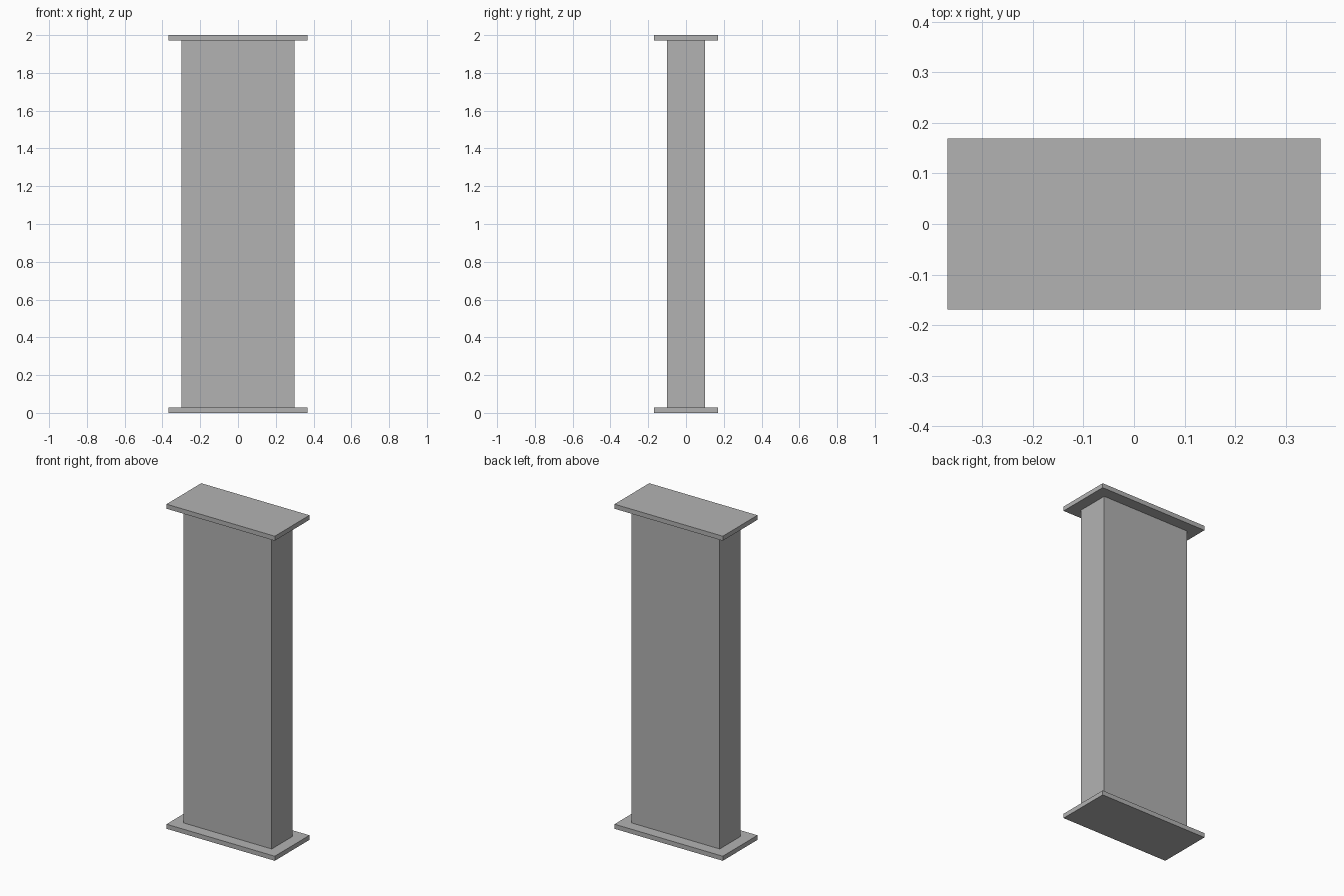
import bpy

default = bpy.data.objects.get("Cube")
if default:
    bpy.data.objects.remove(default, do_unlink=True)

# Single grey finish
grey = bpy.data.materials.new("grey")
grey.use_nodes = True
colour = (0.448, 0.448, 0.448, 1)
grey.diffuse_color = colour
grey.node_tree.nodes["Principled BSDF"].inputs["Base Color"].default_value = colour

HEIGHT = 2.0
PLATE = 0.028


def box(name, width, depth, bottom, top):
    bpy.ops.mesh.primitive_cube_add(size=1, location=(0, 0, (bottom + top) / 2))
    ob = bpy.context.object
    ob.name = name
    ob.scale = (width, depth, top - bottom)
    bpy.ops.object.transform_apply(location=False, rotation=False, scale=True)
    ob.data.materials.append(grey)
    return ob


# Pillar shaft between two overhanging plates
box("shaft", 0.6, 0.2, PLATE, HEIGHT - PLATE)
box("base_plate", 0.738, 0.338, 0, PLATE)
box("cap_plate", 0.738, 0.338, HEIGHT - PLATE, HEIGHT)
